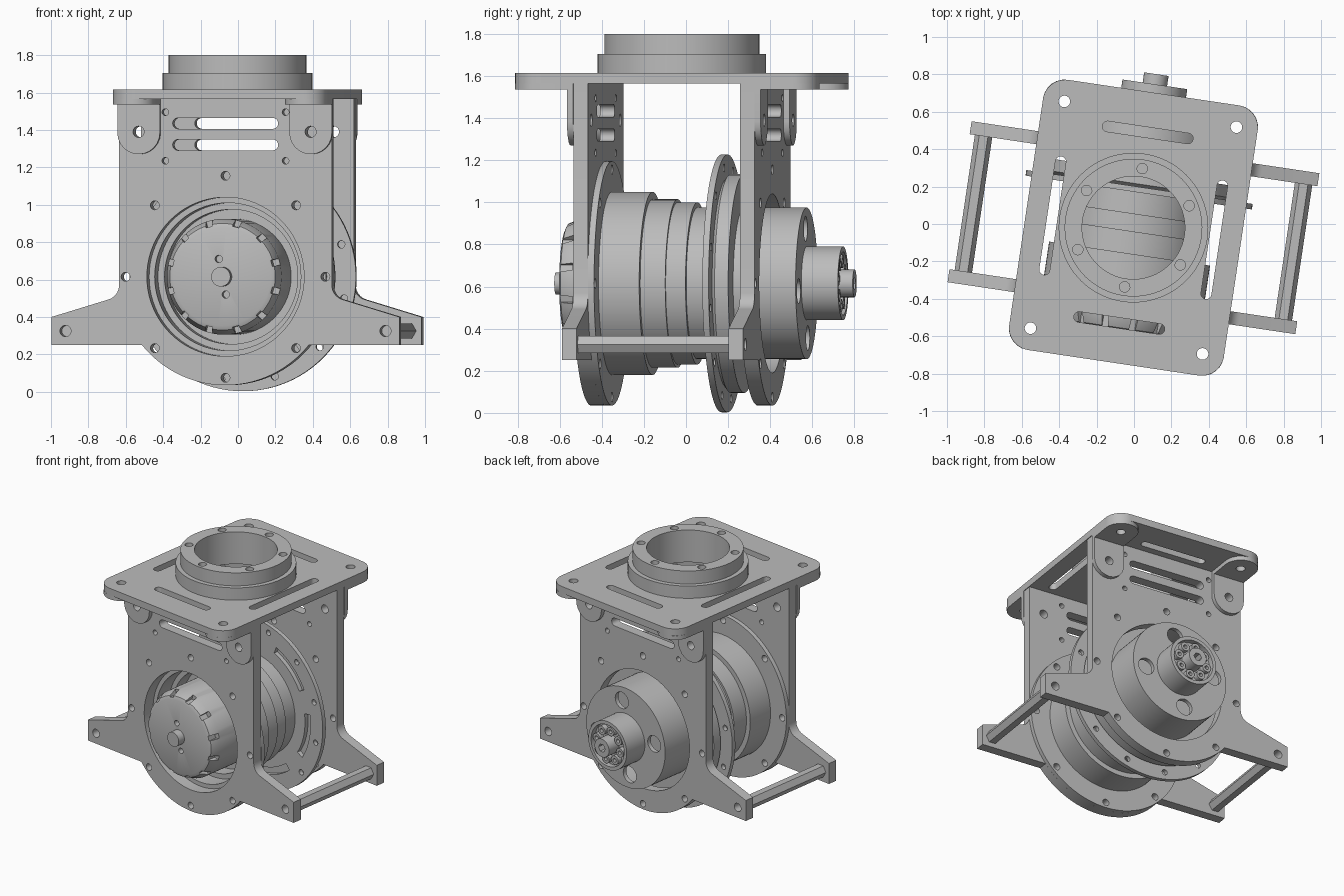
import bpy, bmesh
from math import sin, cos, pi, radians, tau
from mathutils import Matrix

cube = bpy.data.objects.get("Cube")
if cube:
    bpy.data.objects.remove(cube, do_unlink=True)

TURN = Matrix.Rotation(radians(-8.5), 4, 'Z')
UPRIGHT = Matrix.Rotation(pi / 2, 4, 'X')
AXIS = 0.615          # height of the drum axis
MID = -0.02           # middle of the frame along its depth

metal = bpy.data.materials.new("grey metal")
metal.use_nodes = True
GREY = (0.5, 0.5, 0.5, 1)
metal.diffuse_color = GREY
metal.node_tree.nodes["Principled BSDF"].inputs["Base Color"].default_value = GREY


def add(name, mesh, turned=True):
    mesh.materials.clear()
    mesh.materials.append(metal)
    mesh.shade_smooth()
    mesh.set_sharp_from_angle(angle=radians(30))
    if turned:
        mesh.transform(TURN)
    ob = bpy.data.objects.new(name, mesh)
    bpy.context.collection.objects.link(ob)
    return ob


def baked(ob):
    bpy.context.view_layer.update()
    dg = bpy.context.evaluated_depsgraph_get()
    return bpy.data.meshes.new_from_object(ob.evaluated_get(dg))


# ---- 2D outlines ----
def arc(cx, cy, r, a, b, n=12):
    return [(cx + r * cos(radians(a + (b - a) * i / n)),
             cy + r * sin(radians(a + (b - a) * i / n))) for i in range(n + 1)]


def circle(cx, cy, r, n=24):
    return arc(cx, cy, r, 0, 360, n)[:-1]


def ring_of(count, radius, r, start=0.0, cy=0.0):
    return [circle(radius * cos(start + tau * i / count),
                   cy + radius * sin(start + tau * i / count), r, 16) for i in range(count)]


def rounded(x0, y0, x1, y1, r):
    return (arc(x1 - r, y1 - r, r, 0, 90) + arc(x0 + r, y1 - r, r, 90, 180)
            + arc(x0 + r, y0 + r, r, 180, 270) + arc(x1 - r, y0 + r, r, 270, 360))


def slot(cx, cy, half_x, half_y):
    return rounded(cx - half_x, cy - half_y, cx + half_x, cy + half_y,
                   min(half_x, half_y) * 0.99)


def arc_slot(cy, r, width, a, b):
    return arc(0, cy, r + width / 2, a, b, 16) + arc(0, cy, r - width / 2, b, a, 16)


# Filled outline with holes, extruded from lo to hi along z, or along y if upright
def plate(name, loops, lo, hi, upright=True):
    cu = bpy.data.curves.new(name, 'CURVE')
    cu.dimensions, cu.fill_mode = '2D', 'BOTH'
    cu.extrude = (hi - lo) / 2
    for pts in loops:
        sp = cu.splines.new('POLY')
        sp.points.add(len(pts) - 1)
        for p, (x, y) in zip(sp.points, pts):
            p.co = (x, y, 0, 1)
        sp.use_cyclic_u = True
    tmp = bpy.data.objects.new(name + " outline", cu)
    bpy.context.collection.objects.link(tmp)
    mesh = baked(tmp)
    bpy.data.objects.remove(tmp)
    mid = (lo + hi) / 2
    if upright:
        mesh.transform(Matrix.Translation((0, mid, 0)) @ UPRIGHT)
    else:
        mesh.transform(Matrix.Translation((0, 0, mid)))
    bm = bmesh.new()
    bm.from_mesh(mesh)
    bmesh.ops.remove_doubles(bm, verts=bm.verts, dist=1e-5)
    bmesh.ops.recalc_face_normals(bm, faces=bm.faces)
    bm.to_mesh(mesh)
    bm.free()
    return add(name, mesh)


# Closed profile of (radius, depth) spun about the drum axis
def lathe(name, profile, turned=True, steps=80):
    bm = bmesh.new()
    vs = [bm.verts.new((r, y, AXIS)) for r, y in profile]
    edges = [bm.edges.new((vs[i - 1], vs[i])) for i in range(len(vs))]
    bmesh.ops.spin(bm, geom=vs + edges, cent=(0, 0, AXIS), axis=(0, 1, 0),
                   angle=tau, steps=steps)
    bmesh.ops.remove_doubles(bm, verts=bm.verts, dist=1e-5)
    bmesh.ops.dissolve_degenerate(bm, edges=bm.edges, dist=1e-5)
    loose = [e for e in bm.edges if not e.link_faces]
    bmesh.ops.delete(bm, geom=loose, context='EDGES')
    bmesh.ops.recalc_face_normals(bm, faces=bm.faces)
    mesh = bpy.data.meshes.new(name)
    bm.to_mesh(mesh)
    bm.free()
    return add(name, mesh, turned)


# ---- Frame side plates with arms ----
half = [(0.575, 1.565)] + arc(0.655, 0.57, 0.08, 180, 255, 8)
half += [(0.94, 0.40), (0.94, 0.25)] + arc(0, AXIS, 0.58, -39, -90, 24)
outline = half + [(-x, z) for x, z in reversed(half[:-1])]
holes = [circle(0, AXIS, 0.425, 80)] + ring_of(8, 0.54, 0.024, cy=AXIS)
holes += [slot(0, z, 0.285, 0.029) for z in (1.32, 1.435)]
holes += [circle(s * 0.325, z, 0.018, 16) for s in (-1, 1) for z in (1.235, 1.495)]
holes += [circle(s * 0.865, 0.325, 0.03) for s in (-1, 1)]
holes += [circle(s * 0.465, 1.39, 0.03) for s in (-1, 1)]
plate("front_frame_plate", [outline] + holes, -0.455, -0.385)
plate("back_frame_plate", [outline] + holes, 0.345, 0.415)

# ---- Top plate and mounting collar ----
top = [rounded(-0.58, MID - 0.73, 0.58, MID + 0.73, 0.12), circle(0, MID, 0.275, 64)]
for s in (-1, 1):
    top += [slot(0, MID + s * 0.515, 0.245, 0.028), slot(s * 0.437, MID, 0.028, 0.32)]
    top += [circle(s * 0.465, MID + t * 0.613, 0.031) for t in (-1, 1)]
plate("top_plate", top, 1.565, 1.615, False)
collar_holes = [circle(0, MID, 0.275, 64)] + ring_of(6, 0.32, 0.028, pi / 2, MID)
plate("collar_base", [circle(0, MID, 0.4, 80)] + collar_holes, 1.615, 1.705, False)
plate("collar_top", [circle(0, MID, 0.368, 80)] + collar_holes, 1.705, 1.8, False)

# ---- Corner brackets and side rods ----
for sx, side in ((-1, "right"), (1, "left")):
    x = sx * 0.465
    for sy, end in ((-1, "front"), (1, "back")):
        face, tip = MID + sy * 0.435, MID + sy * 0.73
        a = 0 if sy > 0 else 180
        flange = [(x + sy * 0.115, face)] + arc(x, tip - sy * 0.115, 0.115, a, a + 180)
        flange += [(x - sy * 0.115, face)]
        plate(f"{end}_{side}_bracket_flange",
              [flange, circle(x, MID + sy * 0.613, 0.031)], 1.535, 1.565, False)
        tab = [(x - 0.115, 1.55)] + arc(x, 1.385, 0.115, 180, 360) + [(x + 0.115, 1.55)]
        plate(f"{end}_{side}_bracket_tab", [tab, circle(x, 1.39, 0.03)],
              min(face, face + sy * 0.03), max(face, face + sy * 0.03))
    plate(f"{side}_side_rod", [circle(sx * 0.865, 0.325, 0.047, 6)], -0.385, 0.345)

# ---- Stepped drum, flanges and rear housing ----
lathe("stepped_drum", [(0.435, -0.37), (0.435, -0.16), (0.40, -0.16), (0.40, -0.04),
                       (0.385, -0.04), (0.385, 0.055), (0.36, 0.055), (0.36, 0.17),
                       (0, 0.17), (0, -0.15), (0.36, -0.15), (0.36, -0.25),
                       (0.395, -0.25), (0.395, -0.37)])
plate("front_drum_flange", [circle(0, AXIS, 0.58, 80), circle(0, AXIS, 0.425, 80)]
      + ring_of(8, 0.54, 0.024, cy=AXIS), -0.385, -0.355)
slots = [arc_slot(AXIS, 0.475, 0.05, k * 60 + 28, k * 60 + 68) for k in range(6)]
plate("slotted_disc", [circle(0, AXIS, 0.612, 96), circle(0, AXIS, 0.3, 64)] + slots
      + ring_of(12, 0.56, 0.02, radians(18), AXIS), 0.17, 0.2)
lathe("rear_housing", [(0.52, 0.215), (0.52, 0.28), (0.3, 0.28), (0.3, 0.2), (0.5, 0.2)])

# ---- Front motor bell with notched rim ----
bell = lathe("front_motor_bell", [(0, -0.57), (0.262, -0.57), (0.285, -0.56), (0.31, -0.50),
                                  (0.31, -0.15), (0, -0.15)], False)
bm = bmesh.new()
for i in range(12):
    spin = Matrix.Rotation(tau * (i + 0.5) / 12, 4, 'Y')
    bmesh.ops.create_cube(bm, size=1, matrix=Matrix.Translation((0, 0, AXIS)) @ spin
                          @ Matrix.Translation((0.31, -0.55, 0))
                          @ Matrix.Diagonal((0.07, 0.10, 0.035, 1)))
for z in (-0.095, 0.095):
    bmesh.ops.create_cone(bm, cap_ends=True, segments=16, radius1=0.02, radius2=0.02, depth=0.1,
                          matrix=Matrix.Translation((z * -0.2, -0.57, AXIS + z)) @ UPRIGHT)
cut_mesh = bpy.data.meshes.new("notch_cutter")
bm.to_mesh(cut_mesh)
bm.free()
cutter = bpy.data.objects.new("notch_cutter", cut_mesh)
bpy.context.collection.objects.link(cutter)
cutter.hide_render = True
mod = bell.modifiers.new("notches", 'BOOLEAN')
mod.operation, mod.object, mod.solver = 'DIFFERENCE', cutter, 'EXACT'
cut = baked(bell)
bpy.data.objects.remove(bell)
bpy.data.objects.remove(cutter)
add("front_motor_bell", cut)
plate("front_shaft", [circle(0, AXIS, 0.052, 32)], -0.625, -0.56)

# ---- Rear motor with vented cap and splined hub ----
lathe("rear_motor_shell", [(0.36, 0.28), (0.36, 0.55), (0.335, 0.55), (0.335, 0.4),
                           (0, 0.4), (0, 0.28)])
plate("rear_motor_cap", [circle(0, AXIS, 0.36, 80)]
      + ring_of(4, 0.262, 0.06, radians(-8), AXIS), 0.55, 0.58)
lathe("rear_gear_case", [(0.175, 0.58), (0.175, 0.755), (0.15, 0.755), (0.15, 0.715),
                         (0, 0.715), (0, 0.58)])
for i, loop in enumerate(ring_of(8, 0.108, 0.032, 0.2, AXIS)):
    plate(f"hub_bolt_{i + 1}", [loop, ring_of(8, 0.108, 0.014, 0.2, AXIS)[i]], 0.71, 0.75)
plate("rear_hub", [circle(0, AXIS, 0.066, 32), circle(0, AXIS, 0.03, 6)], 0.71, 0.81)
